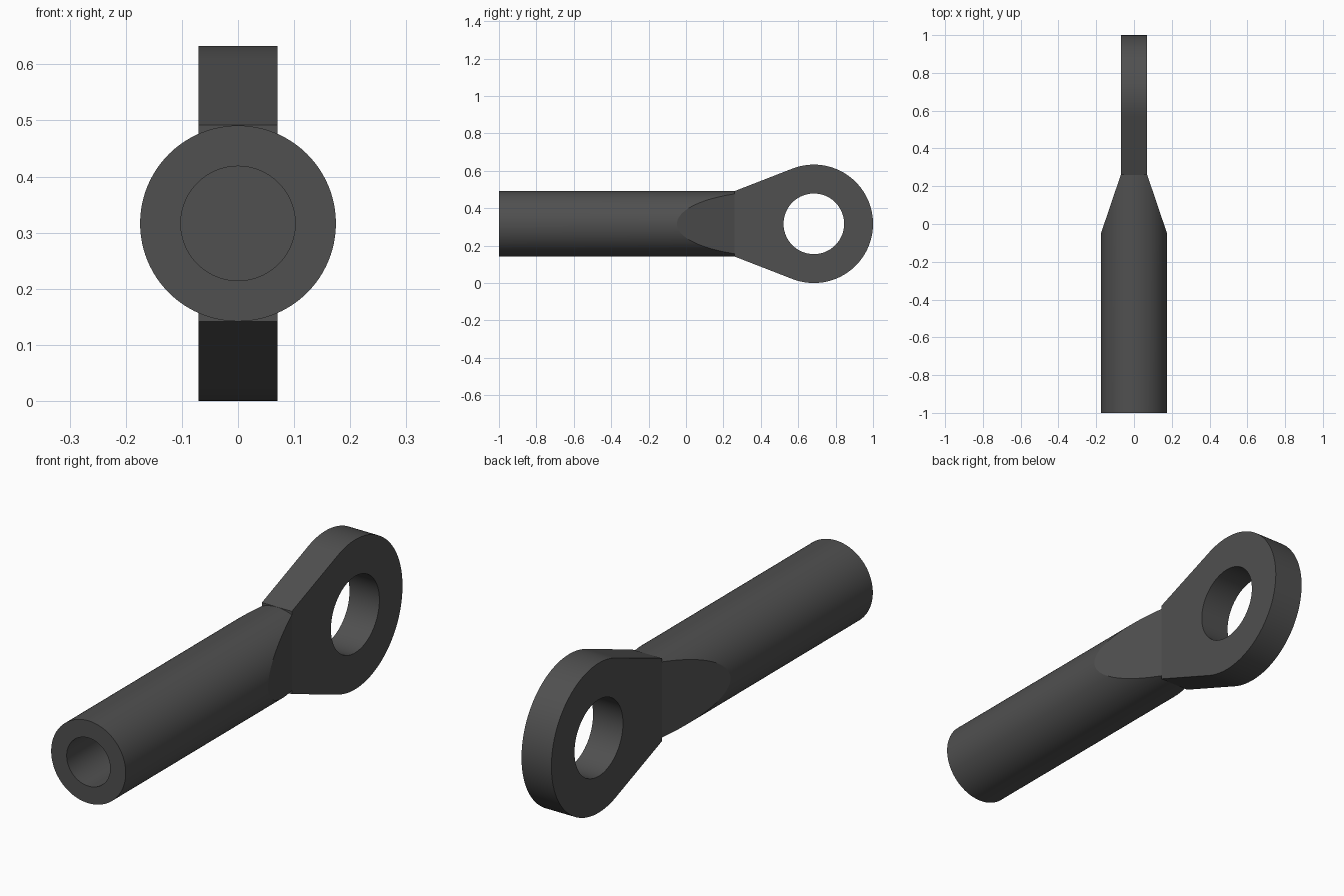
import bpy, bmesh
from math import sin, cos, pi, acos, atan2, hypot, radians
from mathutils import Vector

if "Cube" in bpy.data.objects:
    bpy.data.objects.remove(bpy.data.objects["Cube"])

ZC = 0.3165          # axis height
ROD_R, BORE_R = 0.1745, 0.102
EYE_Y, EYE_R, HOLE_R, HALF_T = 0.6835, 0.3165, 0.162, 0.07
NECK_Y, NECK_H = 0.26, 0.175


def prism(name, outline, direction):
    """Closed solid made by extruding an outline of 3D points."""
    bm = bmesh.new()
    face = bm.faces.new([bm.verts.new(p) for p in outline])
    ext = bmesh.ops.extrude_face_region(bm, geom=[face])
    moved = [v for v in ext["geom"] if isinstance(v, bmesh.types.BMVert)]
    bmesh.ops.translate(bm, verts=moved, vec=Vector(direction))
    bmesh.ops.recalc_face_normals(bm, faces=bm.faces[:])
    mesh = bpy.data.meshes.new(name)
    bm.to_mesh(mesh)
    bm.free()
    ob = bpy.data.objects.new(name, mesh)
    bpy.context.collection.objects.link(ob)
    return ob


def combine(target, other, operation):
    """Apply a boolean and discard the helper."""
    mod = target.modifiers.new(operation, 'BOOLEAN')
    mod.operation, mod.object, mod.solver = operation, other, 'EXACT'
    bpy.context.view_layer.objects.active = target
    bpy.ops.object.modifier_apply(modifier=mod.name)
    bpy.data.objects.remove(other, do_unlink=True)


def round_y(name, r, y0, y1, n=96):
    ring = [(r * cos(2 * pi * i / n), y0, ZC + r * sin(2 * pi * i / n)) for i in range(n)]
    return prism(name, ring, (0, y1 - y0, 0))


# Round shank, pinched to the eye by two flats
rod = round_y("rod_end", ROD_R, -1.0, 0.30)
half = [(0.2, -1.1), (0.2, -0.124), (HALF_T, NECK_Y), (0.056, 0.31)]
half = [(0.3, -1.1), (0.3, -0.419), (0.056, 0.3013), (0.056, 0.4)]
plan = half + [(-x, y) for x, y in reversed(half)]
combine(rod, prism("flats", [(x, y, -0.5) for x, y in plan], (0, 0, 2)), 'INTERSECT')

# Blind bore in the shank end
combine(rod, round_y("bore", BORE_R, -1.1, -0.31), 'DIFFERENCE')

# Eye plate: round end with tangent sides running to the neck
dy = NECK_Y - EYE_Y
a = atan2(NECK_H, dy) - acos(EYE_R / hypot(dy, NECK_H))
N = 80
arc = [(-a + 2 * a * i / N) for i in range(N + 1)]
side = [(EYE_Y + EYE_R * cos(t), ZC + EYE_R * sin(t)) for t in arc]
side += [(NECK_Y, ZC + NECK_H), (NECK_Y, ZC - NECK_H)]
eye = prism("eye", [(-HALF_T, y, z) for y, z in side], (2 * HALF_T, 0, 0))
combine(rod, eye, 'UNION')

# Pin hole through the eye
ring = [(-0.3, EYE_Y + HOLE_R * cos(2 * pi * i / 96), ZC + HOLE_R * sin(2 * pi * i / 96))
        for i in range(96)]
combine(rod, prism("pin_hole", ring, (0.6, 0, 0)), 'DIFFERENCE')

# Dark steel, smooth with sharp edges
mat = bpy.data.materials.new("dark_steel")
mat.diffuse_color = (0.08, 0.08, 0.08, 1)
mat.use_nodes = True
mat.node_tree.nodes["Principled BSDF"].inputs["Base Color"].default_value = mat.diffuse_color
rod.data.materials.clear()
rod.data.materials.append(mat)
bpy.ops.object.select_all(action='DESELECT')
rod.select_set(True)
bpy.context.view_layer.objects.active = rod
bpy.ops.object.shade_smooth_by_angle(angle=radians(15))
